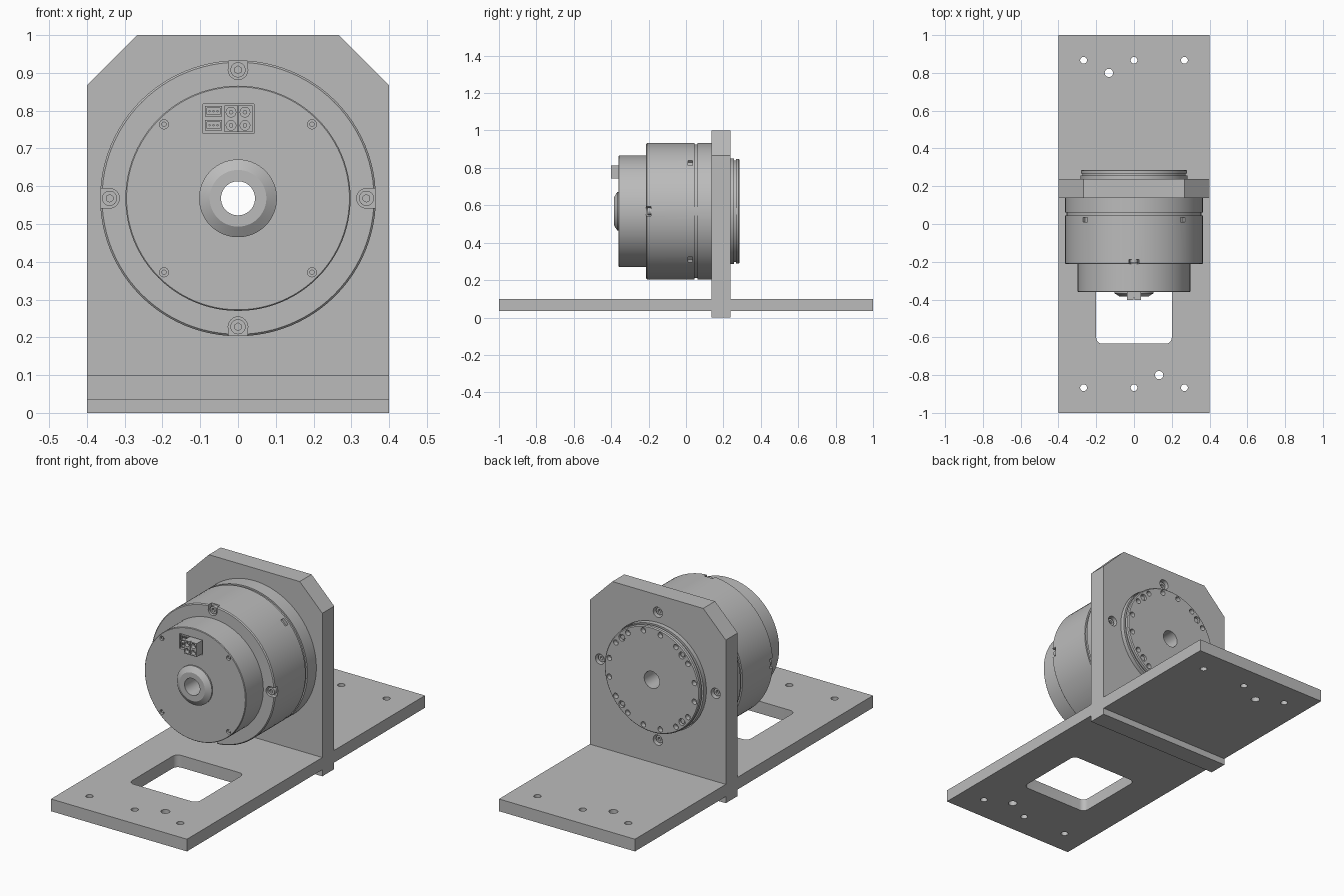
import bpy, bmesh
from math import pi, cos, sin, radians
from mathutils import Matrix, Vector

if "Cube" in bpy.data.objects:
    bpy.data.objects.remove(bpy.data.objects["Cube"])

grey = bpy.data.materials.new("machined grey")
grey.use_nodes = True
grey.diffuse_color = (0.5, 0.5, 0.5, 1)
grey.node_tree.nodes["Principled BSDF"].inputs["Base Color"].default_value = (0.5, 0.5, 0.5, 1)

AXIS_Z = 0.568          # height of the motor axis
BORE = 0.045
QUARTERS = [k * pi / 2 for k in range(4)]
DIAGONALS = [a + pi / 4 for a in QUARTERS]


def finish(name, bm):
    bmesh.ops.recalc_face_normals(bm, faces=bm.faces)
    mesh = bpy.data.meshes.new(name)
    bm.to_mesh(mesh)
    bm.free()
    obj = bpy.data.objects.new(name, mesh)
    bpy.context.collection.objects.link(obj)
    mesh.materials.append(grey)
    return obj


def add_box(bm, lo, hi, turn=Matrix()):
    lo, hi = Vector(lo), Vector(hi)
    m = turn @ Matrix.Translation((lo + hi) / 2) @ Matrix.Diagonal((*(hi - lo), 1))
    bmesh.ops.create_cube(bm, size=1, matrix=m)


def add_rod(bm, x, z, y0, y1, r, sides=24):
    """Cylinder along y."""
    m = Matrix.Translation((x, (y0 + y1) / 2, z)) @ Matrix.Rotation(pi / 2, 4, 'X')
    bmesh.ops.create_cone(bm, cap_ends=True, segments=sides, radius1=r, radius2=r,
                          depth=abs(y1 - y0), matrix=m)


def add_pin(bm, x, y, z0, z1, r):
    """Cylinder along z."""
    m = Matrix.Translation((x, y, (z0 + z1) / 2))
    bmesh.ops.create_cone(bm, cap_ends=True, segments=24, radius1=r, radius2=r,
                          depth=z1 - z0, matrix=m)


def polar(radius, angle):
    return radius * cos(angle), AXIS_Z + radius * sin(angle)


def about_axis(angle):
    return Matrix.Translation((0, 0, AXIS_Z)) @ Matrix.Rotation(-angle, 4, 'Y')


def lathe(name, profile, steps=96):
    """Spin a closed (radius, y) profile around the motor axis."""
    bm = bmesh.new()
    verts = [bm.verts.new((r, y, AXIS_Z)) for r, y in profile]
    edges = [bm.edges.new((v, verts[i - 1])) for i, v in enumerate(verts)]
    bmesh.ops.spin(bm, geom=verts + edges, cent=(0, 0, AXIS_Z), axis=(0, 1, 0),
                   angle=2 * pi, steps=steps)
    bmesh.ops.remove_doubles(bm, verts=bm.verts, dist=1e-5)
    return finish(name, bm)


def cut(obj, bm):
    tool = finish("cutter", bm)
    tool.hide_render = True
    mod = obj.modifiers.new("cut", 'BOOLEAN')
    mod.operation, mod.solver, mod.object = 'DIFFERENCE', 'EXACT', tool
    mod.use_self = True
    bpy.context.view_layer.objects.active = obj
    bpy.ops.object.modifier_apply(modifier=mod.name)
    bpy.data.objects.remove(tool)


# Base plate with rounded window and mounting holes
bm = bmesh.new()
add_box(bm, (-0.4, -1, 0.035), (0.4, 1, 0.1))
base = finish("base_plate", bm)
bm = bmesh.new()
add_box(bm, (-0.2, -0.633, 0), (0.2, -0.233, 0.2))
upright = [e for e in bm.edges if abs(e.verts[0].co.z - e.verts[1].co.z) > 0.1]
bmesh.ops.bevel(bm, geom=upright, offset=0.03, segments=6, profile=0.5, affect='EDGES')
for side in (-1, 1):
    for x in (-0.267, 0, 0.267):
        add_pin(bm, x, side * 0.867, 0, 0.2, 0.018)
    add_pin(bm, -side * 0.133, side * 0.8, 0, 0.2, 0.022)
cut(base, bm)

# Upright plate with clipped top corners
bm = bmesh.new()
outline = [(-0.4, 0), (0.4, 0), (0.4, 0.867), (0.267, 1), (-0.267, 1), (-0.4, 0.867)]
face = bm.faces.new([bm.verts.new((x, 0.137, z)) for x, z in outline])
grown = bmesh.ops.extrude_face_region(bm, geom=[face])["geom"]
bmesh.ops.translate(bm, vec=(0, 0.1, 0), verts=[v for v in grown if isinstance(v, bmesh.types.BMVert)])
plate = finish("upright_plate", bm)
bm = bmesh.new()
add_rod(bm, 0, AXIS_Z, 0.1, 0.3, 0.286, 96)
for a in QUARTERS:
    add_rod(bm, *polar(0.34, a), 0.19, 0.3, 0.027)
cut(plate, bm)

# Main housing: groove, open screw pockets, side slots
housing = lathe("motor_housing", [
    (0.25, -0.213), (0.36, -0.213), (0.365, -0.208), (0.365, 0.046), (0.357, 0.046),
    (0.357, 0.062), (0.365, 0.062), (0.365, 0.137), (0.25, 0.137)])
bm = bmesh.new()
for a in QUARTERS:
    add_rod(bm, *polar(0.34, a), -0.3, -0.187, 0.026)
    add_box(bm, (0.34, -0.3, -0.0255), (0.4, -0.187, 0.0255), about_axis(a))
for a in DIAGONALS:
    add_box(bm, (0.35, 0.01, -0.018), (0.4, 0.034, 0.018), about_axis(a))
cut(housing, bm)

# Socket screws, front and rear
for name, y0, y1 in (("front_screws", -0.207, -0.18), ("rear_screws", 0.222, 0.185)):
    bm = bmesh.new()
    for a in QUARTERS:
        add_rod(bm, *polar(0.34, a), y0, y1, 0.02)
    screws = finish(name, bm)
    bm = bmesh.new()
    step = 0.012 if y1 > y0 else -0.012
    for a in QUARTERS:
        add_rod(bm, *polar(0.34, a), y0 - step, y0 + step, 0.01, 6)
    cut(screws, bm)

# Front cap with connector pocket and small screw holes
cap = lathe("end_cap", [(BORE, -0.36), (0.295, -0.36), (0.298, -0.357), (0.298, -0.2), (BORE, -0.2)])
bm = bmesh.new()
add_box(bm, (-0.093, -0.4, 0.739), (0.043, -0.335, 0.818))
for a in DIAGONALS:
    add_rod(bm, *polar(0.277, a), -0.4, -0.345, 0.012)
cut(cap, bm)
bm = bmesh.new()
for a in DIAGONALS:
    add_rod(bm, *polar(0.277, a), -0.355, -0.34, 0.007, 12)
finish("cap_screws", bm)

# Tapered hub around the bore
lathe("front_hub", [(BORE, -0.385), (0.075, -0.385), (0.103, -0.367), (0.103, -0.355), (BORE, -0.355)])

# Four pin power connector
pins = [(x, z) for x in (-0.0185, 0.0185) for z in (0.761, 0.796)]
bm = bmesh.new()
add_box(bm, (-0.036, -0.402, 0.743), (0.038, -0.33, 0.814))
power = finish("power_connector", bm)
bm = bmesh.new()
for x, z in pins:
    add_rod(bm, x, z, -0.45, -0.365, 0.013, 16)
add_box(bm, (-0.0015, -0.45, 0.7), (0.0015, -0.39, 0.9))
cut(power, bm)
bm = bmesh.new()
for x, z in pins:
    add_rod(bm, x, z, -0.39, -0.36, 0.006, 12)
finish("power_pins", bm)

# Two small signal sockets
bm = bmesh.new()
for z in (0.748, 0.785):
    add_box(bm, (-0.087, -0.36, z), (-0.042, -0.33, z + 0.027))
signal = finish("signal_sockets", bm)
bm = bmesh.new()
for z in (0.748, 0.785):
    add_box(bm, (-0.082, -0.4, z + 0.005), (-0.047, -0.342, z + 0.022))
cut(signal, bm)
bm = bmesh.new()
for z in (0.7615, 0.7985):
    for x in (-0.075, -0.0645, -0.054):
        add_rod(bm, x, z, -0.354, -0.335, 0.003, 8)
finish("signal_pins", bm)

# Output flange with bolt circle
flange = lathe("output_flange", [
    (BORE, -0.21), (0.26, -0.21), (0.26, 0.12), (0.283, 0.12), (0.283, 0.257), (0.272, 0.257),
    (0.272, 0.267), (0.28, 0.267), (0.28, 0.282), (0.275, 0.287), (BORE, 0.287)])
bm = bmesh.new()
for k in range(16):
    add_rod(bm, *polar(0.255, radians(22.5 * (k + 0.5))), 0.262, 0.3, 0.014, 16)
for a in DIAGONALS:
    add_rod(bm, *polar(0.25, a), 0.272, 0.3, 0.018, 16)
cut(flange, bm)
bm = bmesh.new()
for a in DIAGONALS:
    add_rod(bm, *polar(0.25, a), 0.265, 0.28, 0.012, 12)
finish("flange_screws", bm)

# Smooth the round faces, keep machined edges crisp
bpy.ops.object.select_all(action='DESELECT')
for obj in bpy.context.collection.objects:
    if obj.type == 'MESH' and grey.name in obj.data.materials:
        obj.select_set(True)
        bpy.context.view_layer.objects.active = obj
bpy.ops.object.shade_smooth_by_angle(angle=radians(30))
